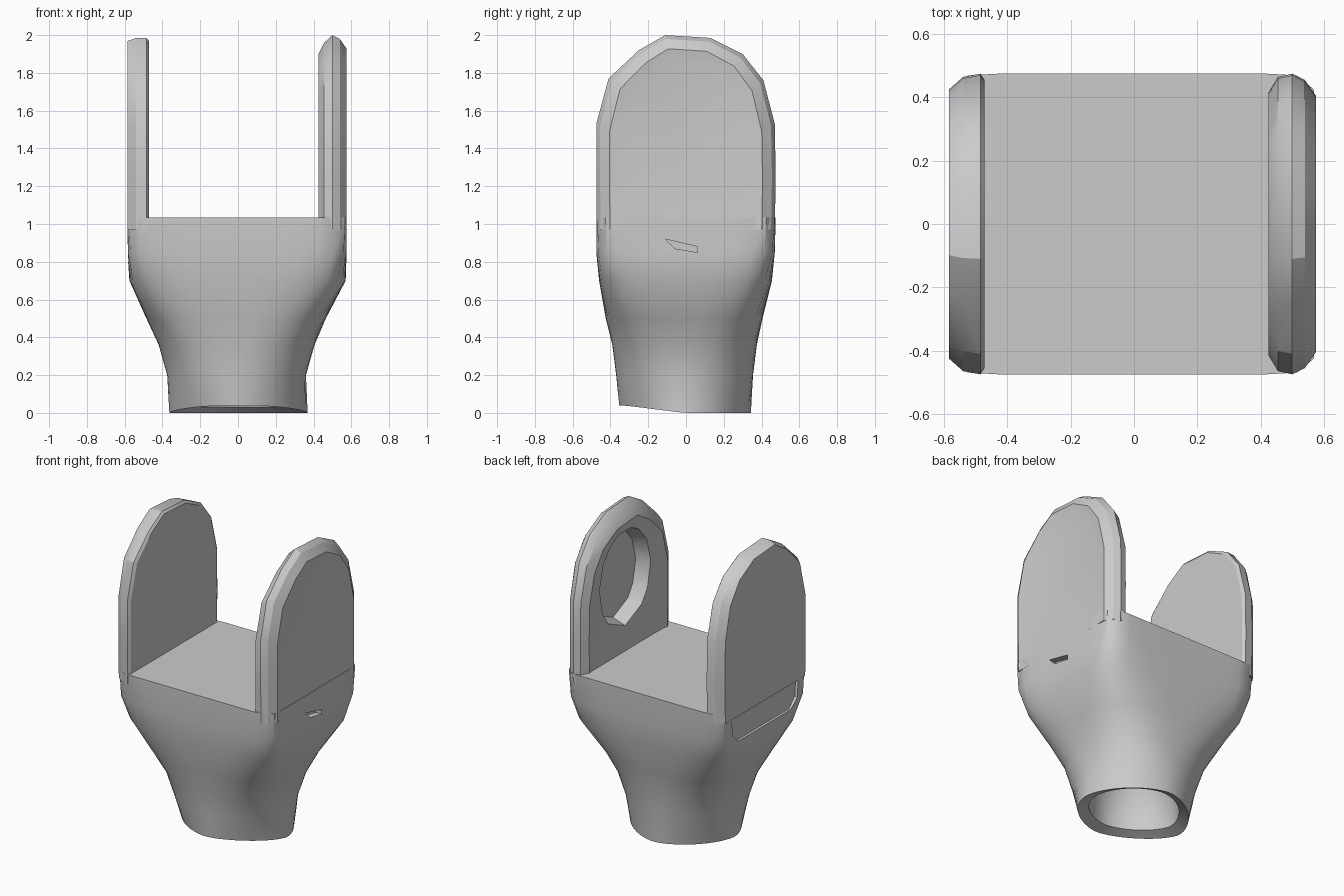
import bpy, bmesh, math

cube = bpy.data.objects.get("Cube")
if cube:
    bpy.data.objects.remove(cube)

grey = bpy.data.materials.new("plain_grey")
grey.use_nodes = True
colour = (0.6, 0.6, 0.6, 1)
grey.diffuse_color = colour
grey.node_tree.nodes["Principled BSDF"].inputs["Base Color"].default_value = colour


def shade(obj, angle):
    """Smooth the object but keep edges over the angle sharp."""
    bpy.ops.object.select_all(action='DESELECT')
    obj.select_set(True)
    bpy.context.view_layer.objects.active = obj
    bpy.ops.object.shade_smooth_by_angle(angle=math.radians(angle))


def loft(name, rings, angle):
    """Skin a list of equal-length rings and cap both ends."""
    bm = bmesh.new()
    loops = [[bm.verts.new(p) for p in ring] for ring in rings]
    n = len(loops[0])
    for a, b in zip(loops, loops[1:]):
        for i in range(n):
            j = (i + 1) % n
            bm.faces.new((a[i], a[j], b[j], b[i]))
    bm.faces.new(loops[0])
    bm.faces.new(loops[-1])
    bmesh.ops.recalc_face_normals(bm, faces=bm.faces)
    mesh = bpy.data.meshes.new(name)
    bm.to_mesh(mesh)
    bm.free()
    mesh.materials.append(grey)
    obj = bpy.data.objects.new(name, mesh)
    bpy.context.collection.objects.link(obj)
    shade(obj, angle)
    return obj


def section(x0, x1, y0, y1, z, power, dip=0, n=64):
    """Rounded section between x0..x1 and y0..y1; low power is round, high is square."""
    ring = []
    for i in range(n):
        t = 2 * math.pi * (i + 0.5) / n
        c, s = math.cos(t), math.sin(t)
        k = (abs(c) ** power + abs(s) ** power) ** (-1 / power)
        ring.append(((x0 + x1) / 2 + (x1 - x0) / 2 * c * k,
                     (y0 + y1) / 2 + (y1 - y0) / 2 * s * k,
                     z + dip * max(0, -s)))
    return ring


# Body: round hollow socket widening into a square block with a flat deck
body = loft("body", [
    section(-0.14, 0.14, -0.14, 0.14, 0.4, 2),
    section(-0.27, 0.27, -0.26, 0.26, 0.22, 2),
    section(-0.29, 0.29, -0.28, 0.28, 0.03, 1.75, 0.03),
    section(-0.365, 0.37, -0.355, 0.345, 0.0, 1.65, 0.04),
    section(-0.375, 0.36, -0.37, 0.355, 0.2, 2.2),
    section(-0.42, 0.405, -0.39, 0.375, 0.36, 2.5),
    section(-0.485, 0.465, -0.425, 0.405, 0.5, 3.2),
    section(-0.575, 0.57, -0.46, 0.455, 0.7, 5.5),
    section(-0.585, 0.575, -0.475, 0.47, 0.85, 11),
    section(-0.585, 0.575, -0.475, 0.475, 1.035, 16),
], 40)


def cut_flank(name, outline, inner, outer):
    """Cut a shallow recess of the given y, z outline into the body's flank."""
    cutter = loft(name, [[(x, y, z) for y, z in outline] for x in (inner, outer)], 30)
    cut = body.modifiers.new(name, 'BOOLEAN')
    cut.operation = 'DIFFERENCE'
    cut.object = cutter
    bpy.context.view_layer.objects.active = body
    bpy.ops.object.modifier_apply(modifier=name)
    bpy.data.objects.remove(cutter)
    shade(body, 40)


# Small slot in the right flank and a flat recessed panel in the left one
cut_flank("slot_cutter", [(-0.11, 0.92), (0.06, 0.88), (0.06, 0.85), (-0.06, 0.87)], 0.53, 0.7)
cut_flank("panel_cutter", [(-0.35, 0.97), (-0.34, 0.86), (-0.28, 0.8), (0.28, 0.8),
                           (0.34, 0.86), (0.35, 0.97)], -0.565, -0.7)

# Outline of an arm in y and z, running over the rounded top
FOOT = 0.97
outline = [(-0.472, FOOT), (-0.475, 1.25), (-0.475, 1.53), (-0.41, 1.77),
           (-0.25, 1.92), (-0.11, 2.0), (0.13, 1.985), (0.3, 1.9),
           (0.41, 1.76), (0.47, 1.53), (0.475, 1.25), (0.47, FOOT), (0.0, FOOT)]


def arm_ring(x, side, top):
    """Arm outline at x, drawn in by side at the edges and top at the crown."""
    return [(x, y * (1 - side / 0.475), FOOT + (z - FOOT) * (1 - top))
            for y, z in outline]


def oval_ring(x, ry, rz, zc=1.51):
    """Oval with one point for each outline point."""
    ring = []
    for y, z in outline:
        t = math.atan2(z - zc, y)
        ring.append((x, ry * math.cos(t), zc + rz * math.sin(t)))
    return ring


# Right arm: thick, with an oval pocket inside and a faintly sunken disc outside
loft("right_arm", [
    oval_ring(0.54, 0.24, 0.29),
    oval_ring(0.45, 0.27, 0.32),
    arm_ring(0.425, 0.06, 0.1),
    arm_ring(0.455, 0.01, 0.04),
    arm_ring(0.5, 0.0, 0.0),
    arm_ring(0.54, 0.02, 0.02),
    arm_ring(0.575, 0.07, 0.07),
    oval_ring(0.562, 0.31, 0.34),
], 28)

# Left arm: thinner flat plate with a chamfered outer edge
loft("left_arm", [
    arm_ring(-0.472, 0.02, 0.03),
    arm_ring(-0.485, 0.0, 0.015),
    arm_ring(-0.54, 0.01, 0.015),
    arm_ring(-0.585, 0.05, 0.03),
], 28)
